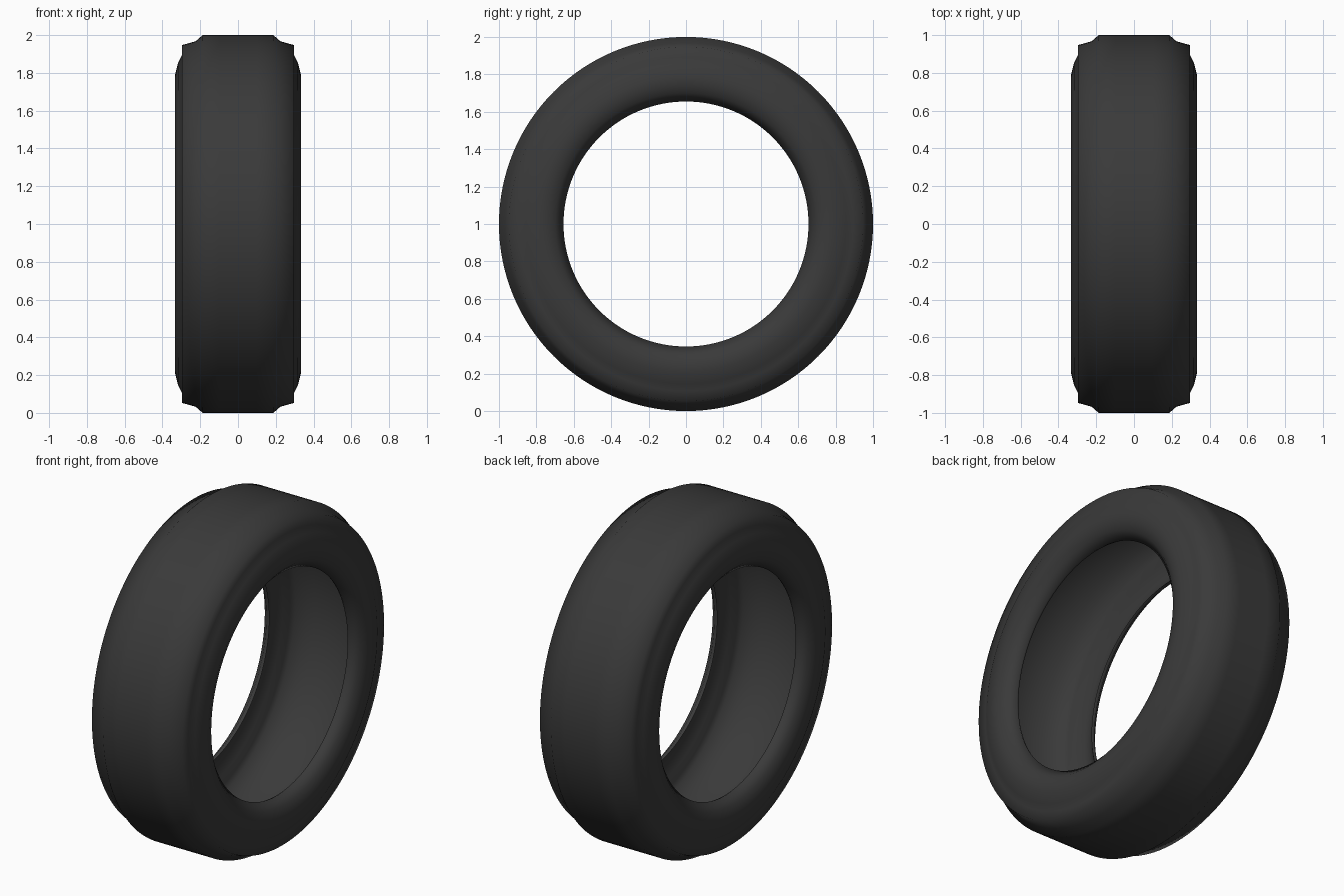
import bpy, bmesh, math

if "Cube" in bpy.data.objects:
    bpy.data.objects.remove(bpy.data.objects["Cube"])

SEGMENTS = 128

# Half cross-section as (x offset, radius): tread, stepped shoulder, bulging
# sidewall, bead lip, then the hollow inside back up to the liner
half = [(0.0, 1.0), (0.10, 1.0), (0.187, 1.0), (0.225, 0.967), (0.297, 0.947),
        (0.297, 0.893), (0.317, 0.855), (0.333, 0.79), (0.332, 0.745),
        (0.314, 0.70), (0.272, 0.655),
        (0.257, 0.662), (0.300, 0.710), (0.317, 0.75), (0.318, 0.79),
        (0.302, 0.85), (0.282, 0.89), (0.275, 0.93), (0.215, 0.951),
        (0.18, 0.982), (0.0, 0.982)]
# Mirror across the middle of the tread to close the loop
profile = half + [(-x, r) for x, r in reversed(half[1:-1])]

# Revolve the closed profile around the x axis
bm = bmesh.new()
rings = []
for i in range(SEGMENTS):
    a = 2 * math.pi * i / SEGMENTS
    rings.append([bm.verts.new((x, r * math.sin(a), 1 + r * math.cos(a)))
                  for x, r in profile])
n = len(profile)
for i in range(SEGMENTS):
    p, q = rings[i], rings[(i + 1) % SEGMENTS]
    for j in range(n):
        k = (j + 1) % n
        bm.faces.new((p[j], p[k], q[k], q[j]))
bmesh.ops.recalc_face_normals(bm, faces=bm.faces)

mesh = bpy.data.meshes.new("tire")
bm.to_mesh(mesh)
bm.free()
tire = bpy.data.objects.new("tire", mesh)
bpy.context.collection.objects.link(tire)

# Black rubber
rubber = bpy.data.materials.new("black rubber")
rubber.diffuse_color = (0.042, 0.042, 0.042, 1)
rubber.use_nodes = True
rubber.node_tree.nodes["Principled BSDF"].inputs["Base Color"].default_value = rubber.diffuse_color
mesh.materials.append(rubber)

# Smooth shading, only the bead lip stays crisp
bpy.context.view_layer.objects.active = tire
tire.select_set(True)
bpy.ops.object.shade_smooth_by_angle(angle=math.radians(78))
